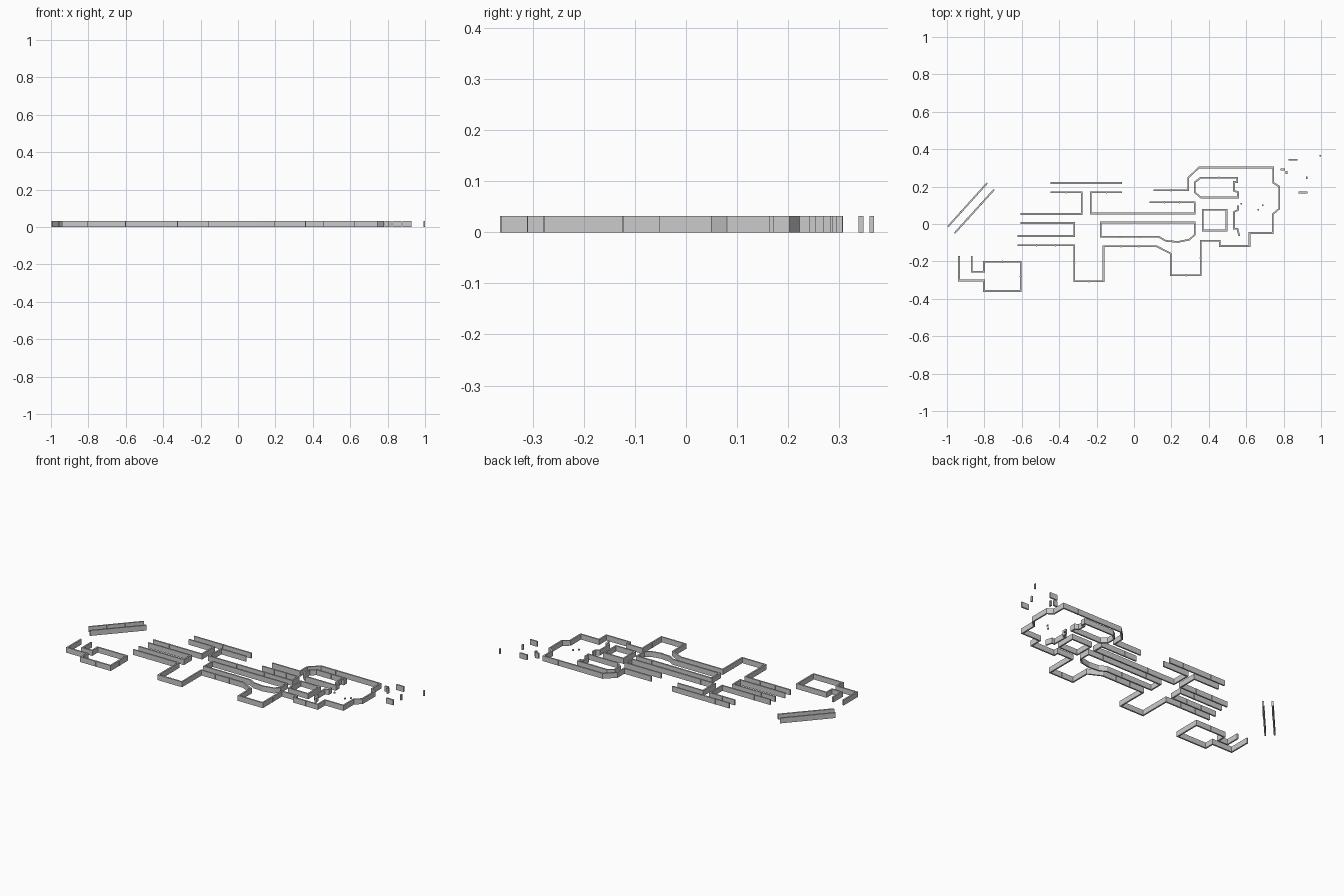
import bpy, bmesh
from mathutils import Vector

if "Cube" in bpy.data.objects:
    bpy.data.objects.remove(bpy.data.objects["Cube"])

H, T, STEP = 0.032, 0.009, 0.095   # wall height, thickness, rib spacing


def box(bm, c, sx, sy, z0, z1, d=Vector((1, 0))):
    n = Vector((-d.y, d.x))
    ring = [c + d * sx * a / 2 + n * sy * b / 2 for a, b in ((-1, -1), (1, -1), (1, 1), (-1, 1))]
    lo = [bm.verts.new((p.x, p.y, z0)) for p in ring]
    hi = [bm.verts.new((p.x, p.y, z1)) for p in ring]
    bm.faces.new(lo[::-1])
    bm.faces.new(hi)
    for i in range(4):
        j = (i + 1) % 4
        bm.faces.new((lo[i], lo[j], hi[j], hi[i]))


def finish(bm, name):
    bmesh.ops.recalc_face_normals(bm, faces=bm.faces)
    me = bpy.data.meshes.new(name)
    bm.to_mesh(me)
    bm.free()
    bpy.context.collection.objects.link(bpy.data.objects.new(name, me))


def wall(name, pts, closed=False, ribs=True):
    """Mitred wall along a plan polyline, with small ribs at the panel joints."""
    pts = [Vector(p) for p in pts]
    n = len(pts)
    bm = bmesh.new()
    rings = []
    for i, p in enumerate(pts):
        a = (p - pts[i - 1]).normalized() if closed or i > 0 else None
        b = (pts[(i + 1) % n] - p).normalized() if closed or i < n - 1 else None
        a, b = a or b, b or a
        na, nb = Vector((-a.y, a.x)), Vector((-b.y, b.x))
        m = (na + nb).normalized()
        off = m * (T / 2 / max(m.dot(na), 0.4))
        l, r = p + off, p - off
        rings.append([bm.verts.new(v) for v in
                      ((l.x, l.y, 0), (r.x, r.y, 0), (r.x, r.y, H), (l.x, l.y, H))])
    for i in range(n if closed else n - 1):
        p, q = rings[i], rings[(i + 1) % n]
        for k in range(4):
            j = (k + 1) % 4
            bm.faces.new((p[k], p[j], q[j], q[k]))
    if not closed:
        bm.faces.new(rings[0])
        bm.faces.new(rings[-1][::-1])
    if ribs:
        for i in range(n if closed else n - 1):
            p, q = pts[i], pts[(i + 1) % n]
            count = round((q - p).length / STEP)
            for k in range(1, count):
                box(bm, p.lerp(q, k / count), 0.005, T + 0.003, 0, H, (q - p).normalized())
    finish(bm, name)


# detached diagonal corridor
wall("diagonal_wall_outer", [(-.995, -.014), (-.785, .219)])
wall("diagonal_wall_inner", [(-.96, -.05), (-.747, .185)])

# small room with bent entry passage
wall("west_room_wall", [(-.936, -.17), (-.936, -.302), (-.802, -.302), (-.802, -.358), (-.606, -.358),
                        (-.606, -.202), (-.802, -.202), (-.802, -.255), (-.867, -.255), (-.867, -.17)])

# north corridor and its branch
wall("north_corridor_wall", [(-.447, .219), (-.063, .219)])
wall("branch_wall_west", [(-.447, .169), (-.28, .169), (-.28, .053), (-.606, .053)])
wall("branch_wall_east", [(-.063, .169), (-.232, .169), (-.232, .056), (.324, .056),
                          (.324, .116), (.083, .116)])

# long outer boundary round the east hall and the two south bays
wall("outer_wall", [(.105, .18), (.29, .18), (.29, .247), (.347, .302), (.745, .302), (.745, .22),
                    (.777, .2), (.777, .082), (.741, .052), (.741, -.048), (.618, -.048),
                    (.618, -.118), (.459, -.118), (.459, -.09), (.357, -.09), (.357, -.274),
                    (.197, -.274), (.197, -.158), (.12, -.119), (-.163, -.119), (-.163, -.306),
                    (-.32, -.306), (-.32, -.114), (-.622, -.114)])

# west corridor divider and central island
wall("west_corridor_wall", [(-.622, -.064), (-.32, -.064), (-.32, .005), (-.606, .005)])
wall("central_island_wall", [(-.178, .008), (.324, .008), (.324, -.058), (.297, -.083), (.235, -.096),
                             (.17, -.09), (.133, -.069), (-.178, -.069)], True)

# islands in the east hall
wall("north_island_wall", [(.552, .225), (.552, .248), (.357, .248), (.324, .222), (.324, .17),
                           (.357, .142), (.556, .142), (.556, .17), (.535, .178), (.535, .225)], True)
wall("square_island_wall", [(.367, .077), (.495, .077), (.495, -.035), (.367, -.035)], True)
wall("hall_screen_wall", [(.556, .1), (.556, .075), (.535, .065), (.535, -.025),
                          (.553, -.025), (.563, -.064)], False, False)

# loose wall fragments beyond the hall
for i, (a, b) in enumerate([((.826, .343), (.875, .343)), ((.784, .291), (.806, .291)),
                            ((.815, .283), (.815, .268)), ((.923, .254), (.923, .241)),
                            ((.88, .168), (.928, .168))]):
    wall(f"loose_wall_{i + 1}", [a, b], False, False)

# far marker post and low stubs on the hall floor
for name, x, y, h in (("far_post", .996, .364, H), ("floor_stub_1", .574, .107, .008),
                      ("floor_stub_2", .688, .1, .008), ("floor_stub_3", .665, .077, .008)):
    bm = bmesh.new()
    box(bm, Vector((x, y)), .007, .008, 0, h)
    finish(bm, name)
